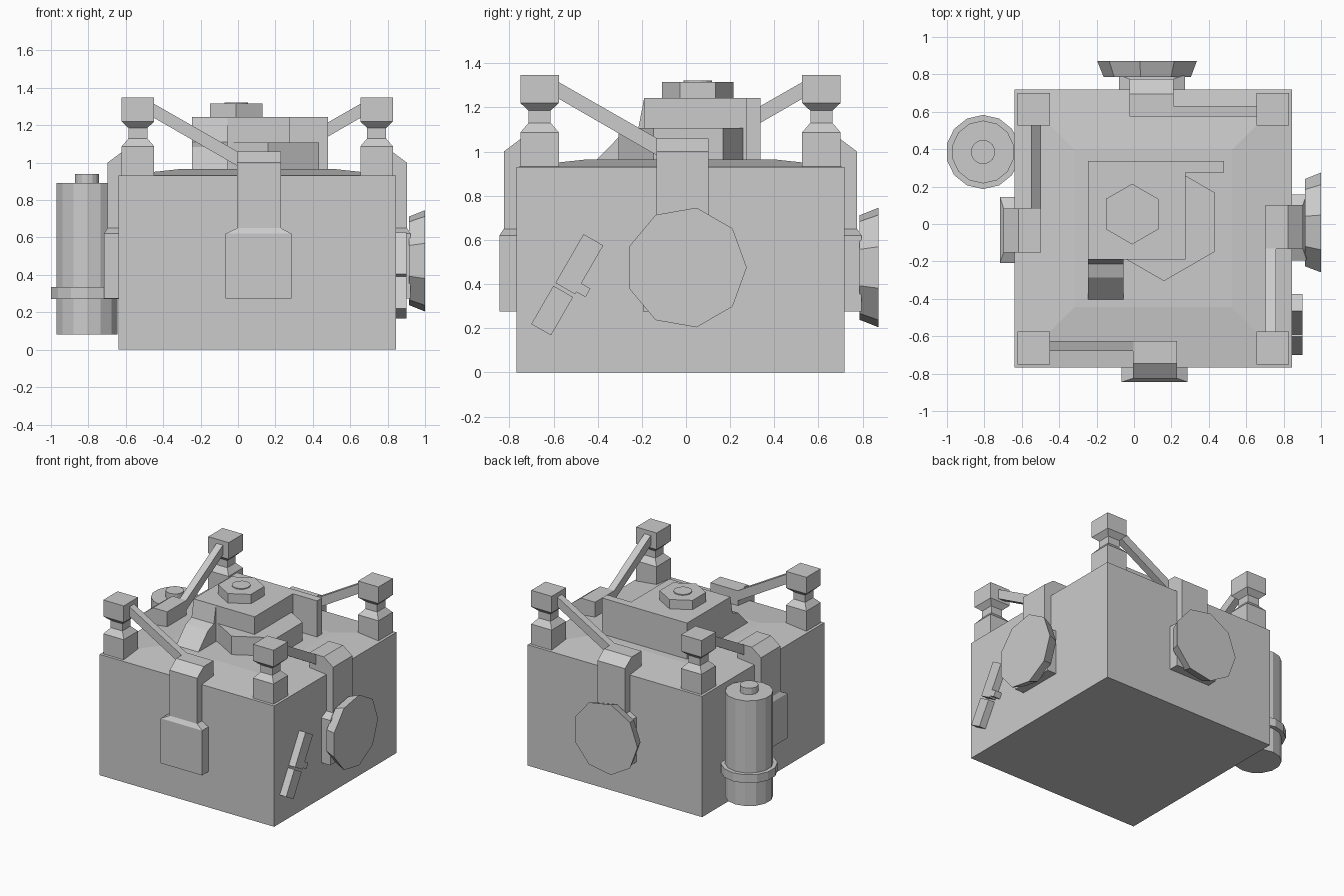
import bpy, bmesh
from math import cos, sin, pi, radians
from mathutils import Matrix, Vector

default = bpy.data.objects.get("Cube")
if default:
    bpy.data.objects.remove(default)

CENTRE = Vector((0.103, -0.025, 0))


def loft(name, rings, matrix=None):
    """Skin a stack of equal-sized rings and cap both ends."""
    bm = bmesh.new()
    loops = [[bm.verts.new(p) for p in ring] for ring in rings]
    for a, b in zip(loops, loops[1:]):
        for i in range(len(a)):
            j = (i + 1) % len(a)
            bm.faces.new((a[i], a[j], b[j], b[i]))
    bm.faces.new(loops[0])
    bm.faces.new(loops[-1])
    bmesh.ops.recalc_face_normals(bm, faces=bm.faces)
    mesh = bpy.data.meshes.new(name)
    bm.to_mesh(mesh)
    bm.free()
    obj = bpy.data.objects.new(name, mesh)
    bpy.context.collection.objects.link(obj)
    if matrix:
        obj.matrix_world = matrix
    return obj


def rect(x0, x1, y0, y1, z):
    return [(x0, y0, z), (x1, y0, z), (x1, y1, z), (x0, y1, z)]


def square(cx, cy, half, z):
    return rect(cx - half, cx + half, cy - half, cy + half, z)


def ngon(n, r, z, cx=0, cy=0, start=pi / 2):
    turns = [start + 2 * pi * i / n for i in range(n)]
    return [(cx + r * cos(t), cy + r * sin(t), z) for t in turns]


def box(name, x0, x1, y0, y1, z0, z1, matrix=None):
    return loft(name, [rect(x0, x1, y0, y1, z) for z in (z0, z1)], matrix)


def side_prism(name, yz, x0, x1, matrix=None):
    return loft(name, [[(x, y, z) for y, z in yz] for x in (x0, x1)], matrix)


def front_prism(name, xz, y0, y1, matrix=None):
    return loft(name, [[(x, y, z) for x, z in xz] for y in (y0, y1)], matrix)


# Main box with a shallow hipped lid
loft("body", [square(CENTRE.x, CENTRE.y, h, z)
              for h, z in ((0.743, 0), (0.743, 0.93), (0.42, 0.965))])

# Post, strut, strap and plate repeated around the four sides
post_steps = ((0.087, 0.92), (0.087, 1.087), (0.05, 1.13),
              (0.05, 1.185), (0.087, 1.22), (0.087, 1.347))
strap_profile = ((-0.80, 0.3), (-0.80, 1.0), (-0.72, 1.06),
                 (-0.60, 1.06), (-0.60, 0.92), (-0.72, 0.92), (-0.72, 0.3))
strut_profile = ((-0.57, 1.25), (-0.08, 0.967), (-0.08, 1.045), (-0.57, 1.325))
sides = ("front", "left", "back", "right")

for k, side in enumerate(sides):
    turn = Matrix.Translation(CENTRE) @ Matrix.Rotation(k * pi / 2, 4, 'Z')
    loft(side + "_post", [square(-0.638, -0.638, h, z) for h, z in post_steps], turn)
    front_prism(side + "_strut", strut_profile, -0.655, -0.60, turn)
    side_prism(side + "_strap", strap_profile, -0.108, 0.127, turn)
    loft(side + "_plate", [rect(-0.17, 0.183, -0.82, -0.72, 0.275),
                           rect(-0.17, 0.183, -0.82, -0.72, 0.62),
                           rect(-0.108, 0.127, -0.80, -0.72, 0.65)], turn)
    # Nine-sided flared discs on two of the plates
    if side in ("left", "back"):
        upright = (turn @ Matrix.Translation((0.025, 0, 0.475))
                   @ Matrix.Rotation(pi / 2, 4, 'X'))
        loft(side + "_disc", [ngon(9, 0.24, 0.81, start=0),
                              ngon(9, 0.275, 0.897, start=0)], upright)

# Stacked housing on the lid
box("top_block", -0.245, 0.275, -0.19, 0.337, 0.93, 1.243)
box("top_fin", 0.27, 0.48, 0.275, 0.337, 0.93, 1.243)
loft("hex_base", [ngon(6, 0.315, z, 0.16, 0.01) for z in (0.93, 1.107)])
loft("hex_knob", [ngon(6, 0.162, z, -0.01, 0.053) for z in (1.23, 1.315)])
loft("knob_button", [ngon(14, 0.065, z, -0.01, 0.053) for z in (1.3, 1.322)])
side_prism("front_ramp", ((-0.15, 1.24), (-0.19, 1.24), (-0.215, 1.11),
                          (-0.285, 1.085), (-0.41, 0.958), (-0.41, 0.93),
                          (-0.15, 0.93)), -0.245, -0.055)

# Canister with collar and cap
tank = (-0.807, 0.385)
for name, r, z0, z1 in (("tank", 0.168, 0.08, 0.89),
                        ("tank_collar", 0.198, 0.27, 0.335),
                        ("tank_cap", 0.065, 0.88, 0.94)):
    loft(name, [ngon(14, r, z, *tank) for z in (z0, z1)])

# Slanted two-piece tool on the side wall
for name, y, z, width, length in (("tool_sheath", -0.606, 0.28, 0.103, 0.2),
                                  ("tool_handle", -0.483, 0.49, 0.103, 0.255),
                                  ("tool_guard", -0.47, 0.375, 0.06, 0.045)):
    tilt = Matrix.Translation((0.868, y, z)) @ Matrix.Rotation(radians(-30), 4, 'X')
    box(name, -0.033, 0.033, -width / 2, width / 2, -length / 2, length / 2, tilt)
